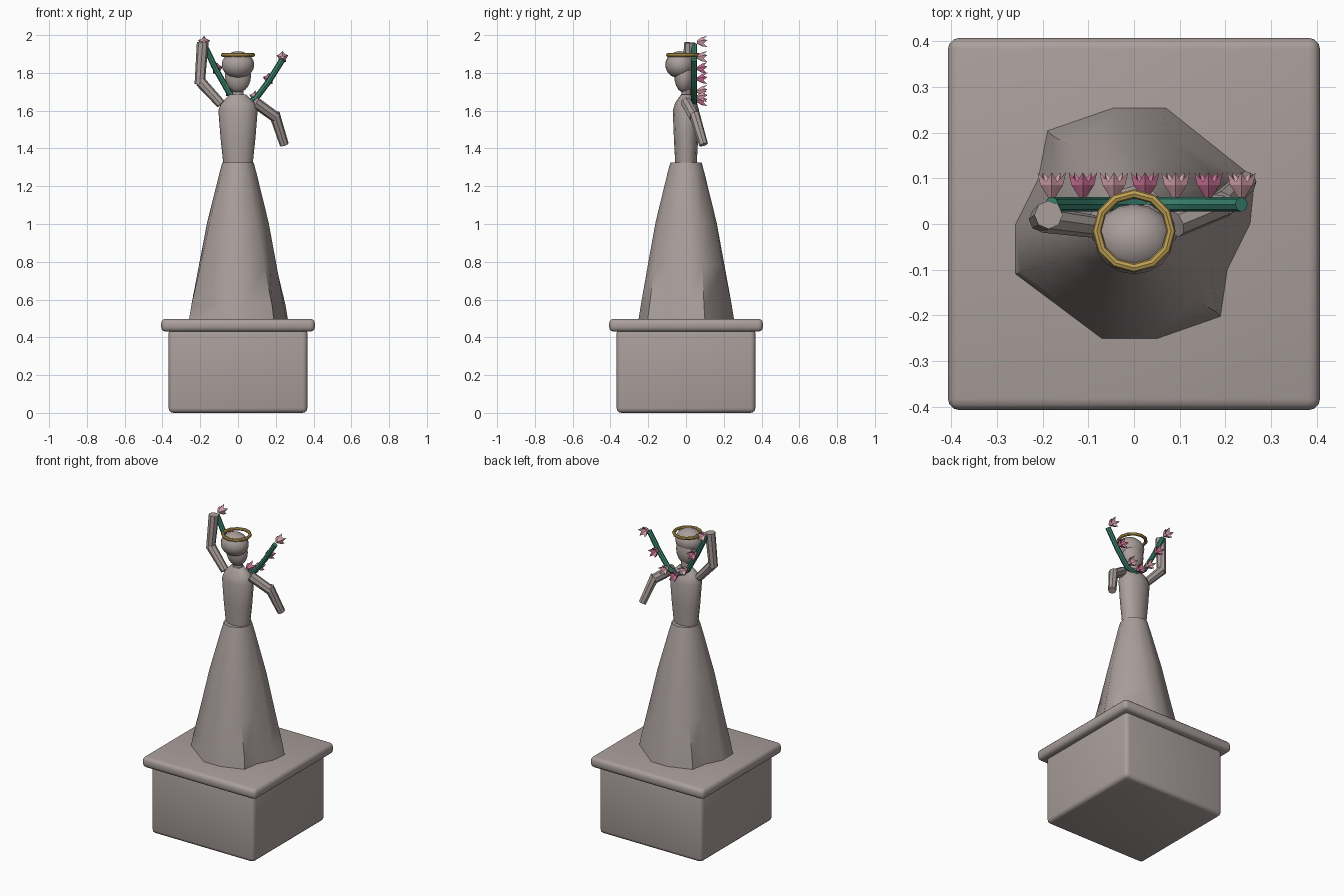
import bpy, bmesh, math
from mathutils import Vector

if "Cube" in bpy.data.objects:
    bpy.data.objects.remove(bpy.data.objects["Cube"])


def mat(name, rgb):
    m = bpy.data.materials.new(name)
    m.diffuse_color = (*rgb, 1)
    m.use_nodes = True
    m.node_tree.nodes["Principled BSDF"].inputs["Base Color"].default_value = m.diffuse_color
    return m


STONE = mat("grey stone", (0.40, 0.345, 0.33))
GREEN = mat("leaf green", (0.04, 0.22, 0.155))
GOLD = mat("gold", (0.52, 0.35, 0.09))
PALE = mat("pale pink", (0.68, 0.37, 0.42))
DEEP = mat("deep pink", (0.58, 0.16, 0.29))


def finish(ob, material, angle=40):
    ob.data.materials.append(material)
    bpy.ops.object.select_all(action='DESELECT')
    ob.select_set(True)
    bpy.context.view_layer.objects.active = ob
    bpy.ops.object.shade_smooth_by_angle(angle=math.radians(angle))
    return ob


def loft(name, rings, material, caps=(True, True), angle=40):
    """Skin a list of equal-length point rings."""
    bm = bmesh.new()
    vs = [[bm.verts.new(p) for p in r] for r in rings]
    n = len(rings[0])
    for a, b in zip(vs, vs[1:]):
        for i in range(n):
            j = (i + 1) % n
            bm.faces.new((a[i], a[j], b[j], b[i]))
    if caps[0]:
        bm.faces.new(vs[0][::-1])
    if caps[1]:
        bm.faces.new(vs[-1])
    bmesh.ops.recalc_face_normals(bm, faces=bm.faces)
    me = bpy.data.meshes.new(name)
    bm.to_mesh(me)
    bm.free()
    ob = bpy.data.objects.new(name, me)
    bpy.context.collection.objects.link(ob)
    return finish(ob, material, angle)


def tube(name, path, radii, material, n=8):
    """Round limb or stem along a path that mostly lies in the XZ plane."""
    pts = [Vector(p) for p in path]
    rings = []
    for k, p in enumerate(pts):
        t = (pts[min(k + 1, len(pts) - 1)] - pts[max(k - 1, 0)]).normalized()
        u = t.cross(Vector((0, 1, 0))).normalized()
        v = t.cross(u)
        rings.append([p + radii[k] * (math.cos(a) * u + math.sin(a) * v)
                      for a in (2 * math.pi * i / n for i in range(n))])
    return loft(name, rings, material)


def ellipse(rx, ry, z, n=12, cy=0):
    return [(rx * math.cos(2 * math.pi * i / n), cy + ry * math.sin(2 * math.pi * i / n), z)
            for i in range(n)]


def block(name, half, z0, z1, bevel):
    bpy.ops.mesh.primitive_cube_add(size=1, location=(0, 0, (z0 + z1) / 2))
    ob = bpy.context.object
    ob.name = name
    ob.scale = (2 * half, 2 * half, z1 - z0)
    bpy.ops.object.transform_apply(location=False, rotation=False)
    m = ob.modifiers.new("round", 'BEVEL')
    m.width, m.segments = bevel, 3
    bpy.ops.object.modifier_apply(modifier="round")
    finish(ob, STONE)


def ball(name, loc, radii):
    bpy.ops.mesh.primitive_uv_sphere_add(segments=16, ring_count=10, radius=1, location=loc)
    ob = bpy.context.object
    ob.name = name
    ob.scale = radii
    finish(ob, STONE)


# pedestal
block("pedestal", 0.367, 0, 0.45, 0.025)
block("pedestal_slab", 0.407, 0.43, 0.498, 0.025)

# skirt: round waist easing into an uneven folded hem
hem = [(0.255, 0), (0.265, 0.1), (0.07, 0.255), (-0.045, 0.255), (-0.19, 0.205), (-0.21, 0.1),
       (-0.26, 0), (-0.26, -0.11), (-0.07, -0.252), (0.05, -0.252), (0.19, -0.203), (0.205, -0.1)]
rings = []
for z, r, w in ((0.49, 0.26, 1), (0.57, 0.247, 1), (0.78, 0.207, 0.7), (1.01, 0.163, 0.4),
                (1.27, 0.098, 0.1), (1.325, 0.083, 0)):
    rings.append([(r * ((1 - w) * c[0] + w * h[0] / 0.26), r * ((1 - w) * c[1] + w * h[1] / 0.26), z)
                  for c, h in zip(ellipse(1, 1, 0), hem)])
loft("skirt", rings, STONE, angle=50)

# torso, neck, head and hair
loft("torso", [ellipse(rx, ry, z) for rx, ry, z in
               ((0.078, 0.057, 1.32), (0.092, 0.064, 1.45), (0.104, 0.07, 1.60),
                (0.09, 0.058, 1.64), (0.045, 0.027, 1.685))], STONE, angle=50)
loft("neck", [ellipse(0.03, 0.026, 1.66, 10), ellipse(0.03, 0.026, 1.73, 10)], STONE)
ball("head", (0, -0.01, 1.785), (0.069, 0.052, 0.09))
ball("hair", (0, -0.033, 1.843), (0.086, 0.077, 0.072))

# halo
bpy.ops.mesh.primitive_torus_add(major_radius=0.081, minor_radius=0.01, major_segments=12,
                                 minor_segments=8, location=(0, -0.015, 1.895))
bpy.context.object.name = "halo"
finish(bpy.context.object, GOLD)

# raised and lowered arms
tube("raised_upper_arm", [(-0.09, -0.005, 1.635), (-0.20, 0.01, 1.755)], [0.025, 0.029], STONE)
tube("raised_forearm", [(-0.203, 0.01, 1.74), (-0.187, 0.02, 1.96)], [0.027, 0.031], STONE)
tube("lowered_upper_arm", [(0.09, 0.0, 1.645), (0.20, 0.045, 1.565)], [0.03, 0.029], STONE)
tube("lowered_forearm", [(0.192, 0.043, 1.585), (0.245, 0.093, 1.42)], [0.029, 0.024], STONE)

# garland stem and its flowers, which open towards the back
path = [(-0.18, 1.95), (-0.112, 1.81), (-0.044, 1.69), (0.024, 1.638),
        (0.091, 1.66), (0.163, 1.755), (0.235, 1.87)]
tube("garland_stem", [(x, 0.043, z) for x, z in path], [0.016] * 7, GREEN)
for k, (x, z) in enumerate(path):
    cups = []
    for y, tip, notch, dy in ((0.058, 0.008, 0.008, 0), (0.085, 0.026, 0.022, 0),
                              (0.113, 0.033, 0.021, -0.02), (0.084, 0.022, 0.017, 0),
                              (0.072, 0.007, 0.007, 0)):
        ring = []
        for i in range(10):
            a = math.pi * i / 5 + math.pi / 2
            r = notch if i % 2 else tip
            ring.append((x + r * math.cos(a), y + (dy if i % 2 else 0),
                         z + 0.013 + r * math.sin(a)))
        cups.append(ring)
    loft(f"flower_{k + 1}", cups, DEEP if k % 2 else PALE, angle=20)
